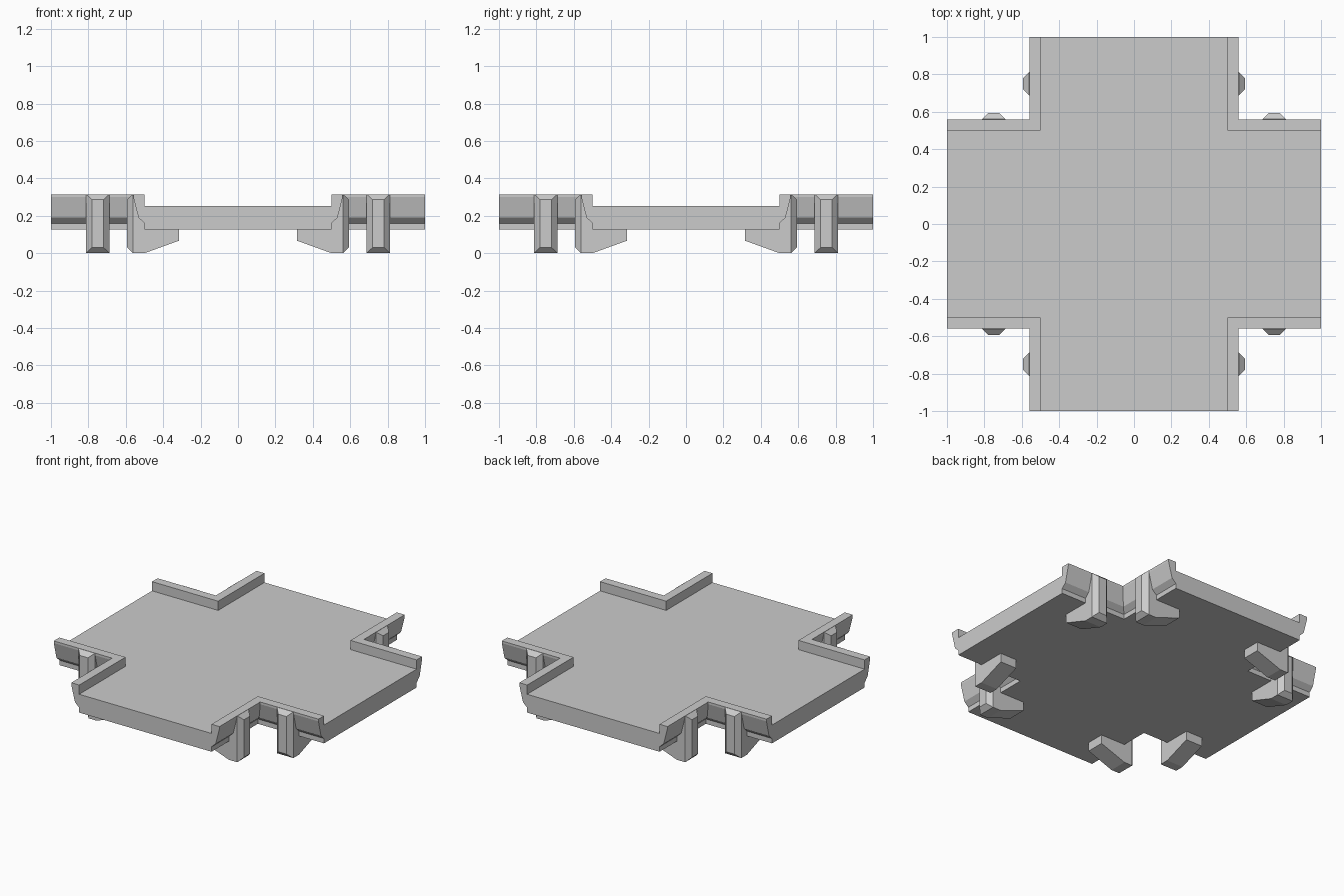
import bpy, bmesh
from math import pi
from mathutils import Matrix, Vector

if "Cube" in bpy.data.objects:
    bpy.data.objects.remove(bpy.data.objects["Cube"])


def finish(bm, name):
    bmesh.ops.recalc_face_normals(bm, faces=bm.faces)
    me = bpy.data.meshes.new(name)
    bm.to_mesh(me)
    bm.free()
    ob = bpy.data.objects.new(name, me)
    bpy.context.collection.objects.link(ob)
    return ob


# Cross-shaped deck with parapets: arm half-width and height, underside to deck top
profile = [(.5, .127), (.5, .16), (.532, .19), (.56, .30),
           (.56, .315), (.5, .315), (.5, .252)]
bm = bmesh.new()
rings = []
for t, z in profile:
    ring = []
    for k in range(4):
        rot = Matrix.Rotation(k * pi / 2, 3, 'Z')
        ring += [bm.verts.new(rot @ Vector(p)) for p in ((1, t, z), (t, t, z), (t, 1, z))]
    rings.append(ring)
bm.faces.new(rings[0])
bm.faces.new(rings[-1])
for k in range(4):
    # parapet walls around each inner corner
    for a, b in zip(rings, rings[1:]):
        for i in (3 * k, 3 * k + 1):
            bm.faces.new((a[i], a[i + 1], b[i + 1], b[i]))
    # flat end of each arm
    i, j = 3 * k + 2, (3 * k + 3) % 12
    bm.faces.new([r[i] for r in rings] + [r[j] for r in reversed(rings)])
finish(bm, "cross_deck")


# Support bracket: extruded side profile with a bevelled outer face
def bracket(name, offset, angle):
    side = [(.562, 0), (.5, 0), (.315, .067), (.315, .14),
            (.49, .2), (.525, .25), (.562, .315)]
    bm = bmesh.new()
    left = [bm.verts.new((-.062, y, z)) for y, z in side]
    right = [bm.verts.new((.062, y, z)) for y, z in side]
    bm.faces.new(left)
    bm.faces.new(right)
    for i in range(len(side) - 1):
        bm.faces.new((left[i], left[i + 1], right[i + 1], right[i]))
    base = [left[0], right[0], right[-1], left[-1]]
    cap = [bm.verts.new((x, .593, z)) for x, z in
           ((-.031, .03), (.031, .03), (.031, .287), (-.031, .287))]
    bm.faces.new(cap)
    for i in range(4):
        j = (i + 1) % 4
        bm.faces.new((base[i], base[j], cap[j], cap[i]))
    bm.transform(Matrix.Rotation(angle, 4, 'Z') @ Matrix.Translation((offset, 0, 0)))
    finish(bm, name)


for k in range(4):
    for tag, x in (("left", -.75), ("right", .75)):
        bracket(f"bracket_{k + 1}_{tag}", x, k * pi / 2)
